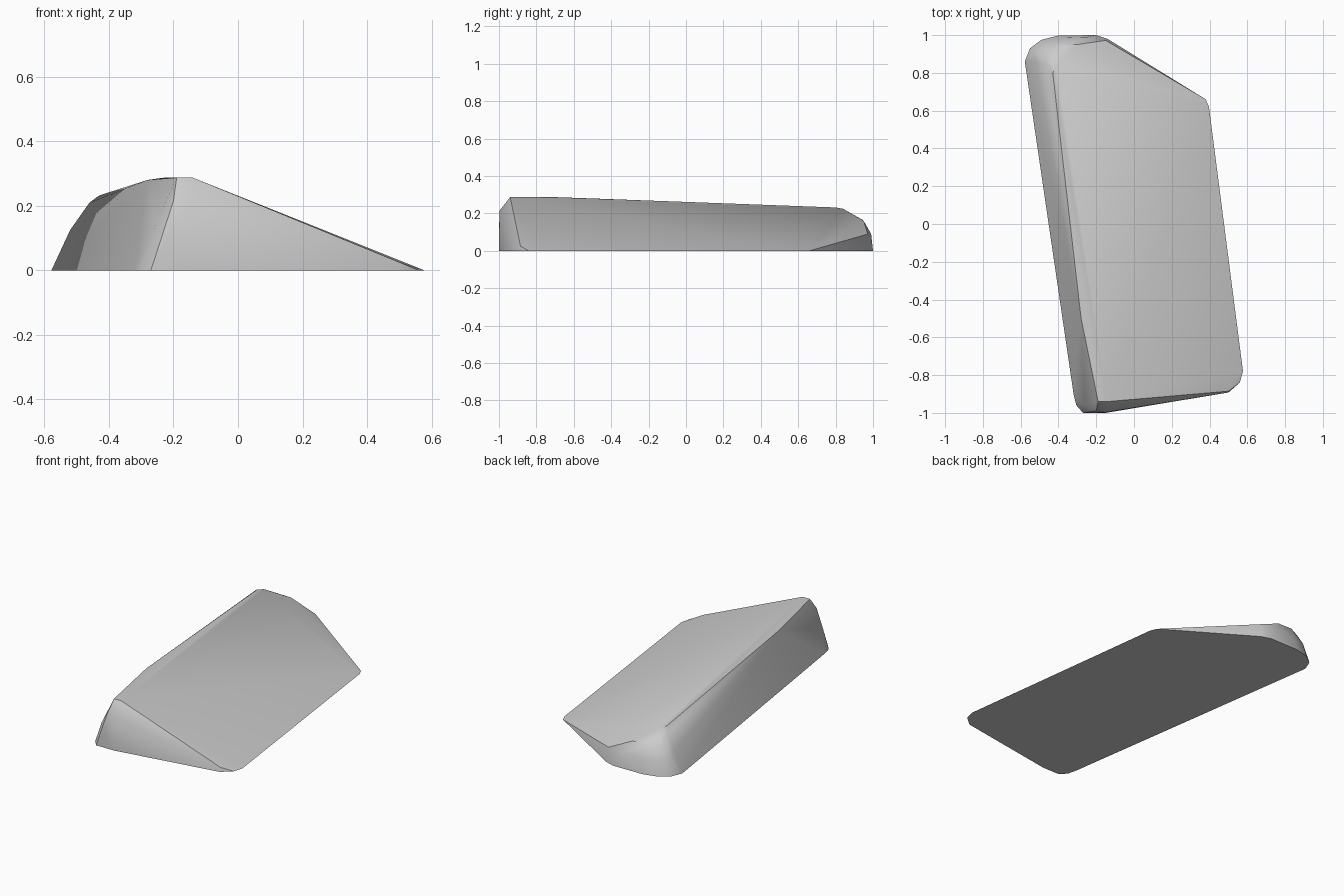
import bpy, bmesh

# Flat footprint (z = 0), counter-clockwise from the front-left corner
footprint = [(-0.32, -0.90), (-0.305, -0.96), (-0.27, -1.0), (-0.15, -1.0),
             (0.50, -0.892), (0.56, -0.84), (0.577, -0.78),
             (0.397, 0.62), (0.38, 0.66),
             (-0.14, 0.98), (-0.20, 1.0), (-0.40, 0.998),
             (-0.49, 0.975), (-0.55, 0.93), (-0.578, 0.86)]

# Long sloping ridge and its softened shoulder on the left side
ridge = [(-0.14, -0.94, 0.287), (-0.19, -0.94, 0.287), (-0.23, -0.70, 0.287),
         (-0.28, -0.50, 0.28), (-0.41, 0.84, 0.225), (-0.43, 0.80, 0.232),
         (-0.46, 0.84, 0.21), (-0.52, 0.86, 0.125)]

# Bevelled front end
front_end = [(-0.15, -0.997, 0.215), (-0.20, -0.99, 0.215), (-0.22, -1.0, 0.09),
             (-0.26, -0.96, 0.13), (0.50, -0.885, 0.025)]

# Rounded back-left end
back_end = [(-0.15, 0.972, 0.09), (-0.25, 0.99, 0.09), (-0.38, 0.985, 0.09),
            (-0.30, 0.95, 0.16), (-0.40, 0.945, 0.165), (-0.47, 0.91, 0.165),
            (-0.48, 0.955, 0.09), (-0.53, 0.91, 0.09)]

# Join everything as one faceted convex solid
bm = bmesh.new()
for p in [(x, y, 0.0) for x, y in footprint] + ridge + front_end + back_end:
    bm.verts.new(p)
hull = bmesh.ops.convex_hull(bm, input=bm.verts[:])
loose = {v for v in hull["geom_interior"] + hull["geom_unused"]
         if isinstance(v, bmesh.types.BMVert)}
bmesh.ops.delete(bm, geom=list(loose), context='VERTS')
bmesh.ops.dissolve_limit(bm, angle_limit=0.005, verts=bm.verts[:], edges=bm.edges[:])
bmesh.ops.recalc_face_normals(bm, faces=bm.faces[:])

mesh = bpy.data.meshes.new("wedge_stone")
bm.to_mesh(mesh)
bm.free()
stone = bpy.data.objects.new("wedge_stone", mesh)
bpy.context.collection.objects.link(stone)
bpy.context.view_layer.objects.active = stone
stone.select_set(True)
bpy.ops.object.shade_smooth_by_angle(angle=0.52)
